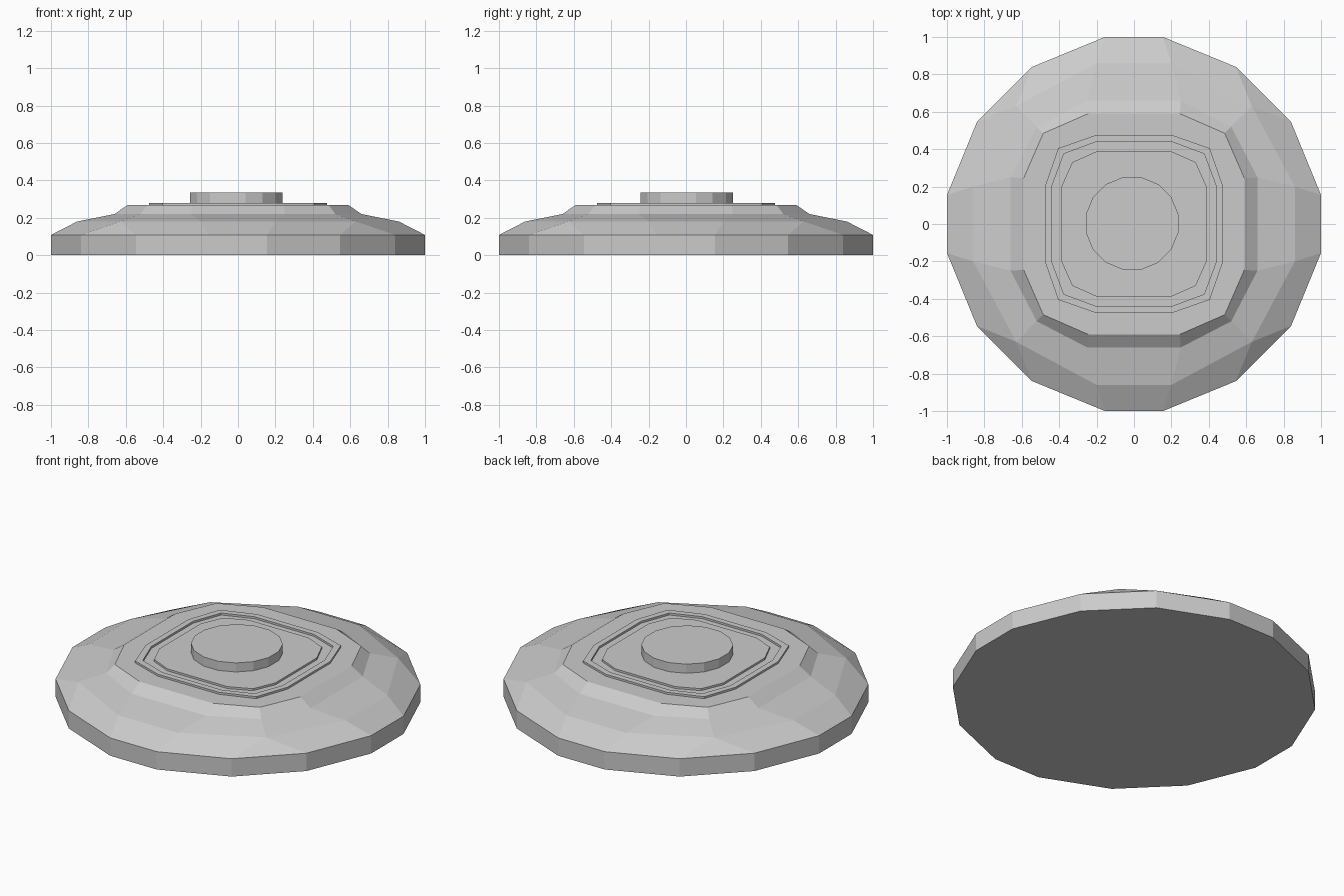
import bpy, bmesh, math

if "Cube" in bpy.data.objects:
    bpy.data.objects.remove(bpy.data.objects["Cube"])


def ring(bm, quadrant, z):
    """Closed loop from one quadrant's points, rotated four times (counterclockwise)."""
    pts = []
    for k in range(4):
        c, s = [(1, 0), (0, 1), (-1, 0), (0, -1)][k]
        pts += [bm.verts.new((c * x - s * y, s * x + c * y, z)) for x, y in quadrant]
    return pts


def bridge(bm, lo, hi):
    n = len(lo)
    for i in range(n):
        j = (i + 1) % n
        bm.faces.new((lo[i], lo[j], hi[j], hi[i]))


def finish(bm, name):
    bmesh.ops.recalc_face_normals(bm, faces=bm.faces)
    me = bpy.data.meshes.new(name)
    bm.to_mesh(me)
    bm.free()
    ob = bpy.data.objects.new(name, me)
    bpy.context.collection.objects.link(ob)
    return ob


def octant(flat, half, diag):
    return [(flat, half), (diag, diag), (half, flat)]


# Domed base: 16-sided rim, stepping in to 12-point rounded squares
bm = bmesh.new()
rim = [(1, .155), (.84, .545), (.545, .84), (.155, 1)]
bottom, top = ring(bm, rim, 0), ring(bm, rim, .108)
bm.faces.new(bottom[::-1])
bridge(bm, bottom, top)

levels = [
    (.86, .20, .63, .18), (.66, .25, .52, .22), (.59, .245, .485, .268),
    (.475, .205, .405, .268), (.475, .205, .405, .28),   # raised pad
    (.44, .2, .375, .28), (.44, .2, .375, .268),         # groove
    (.388, .2, .33, .268), (.388, .2, .33, .28),
]
rings = [ring(bm, octant(f, h, d), z) for f, h, d, z in levels]

# Slope from 16-sided rim to first 12-point ring, with a triangle per corner
first = rings[0]
for k in range(4):
    A, B, C, D = top[4 * k:4 * k + 4]
    a, b, c = first[3 * k:3 * k + 3]
    bm.faces.new((A, B, b, a))
    bm.faces.new((B, C, b))
    bm.faces.new((C, D, c, b))
    bm.faces.new((D, top[(4 * k + 4) % 16], first[(3 * k + 3) % 12], c))
for lo, hi in zip(rings, rings[1:]):
    bridge(bm, lo, hi)
bm.faces.new(rings[-1])
finish(bm, "plate_base")

# Round 16-sided button
bpy.ops.mesh.primitive_cylinder_add(vertices=16, radius=.252, depth=.055,
                                    location=(-.01, .003, .3075),
                                    rotation=(0, 0, math.pi / 16))
bpy.context.object.name = "centre_button"
